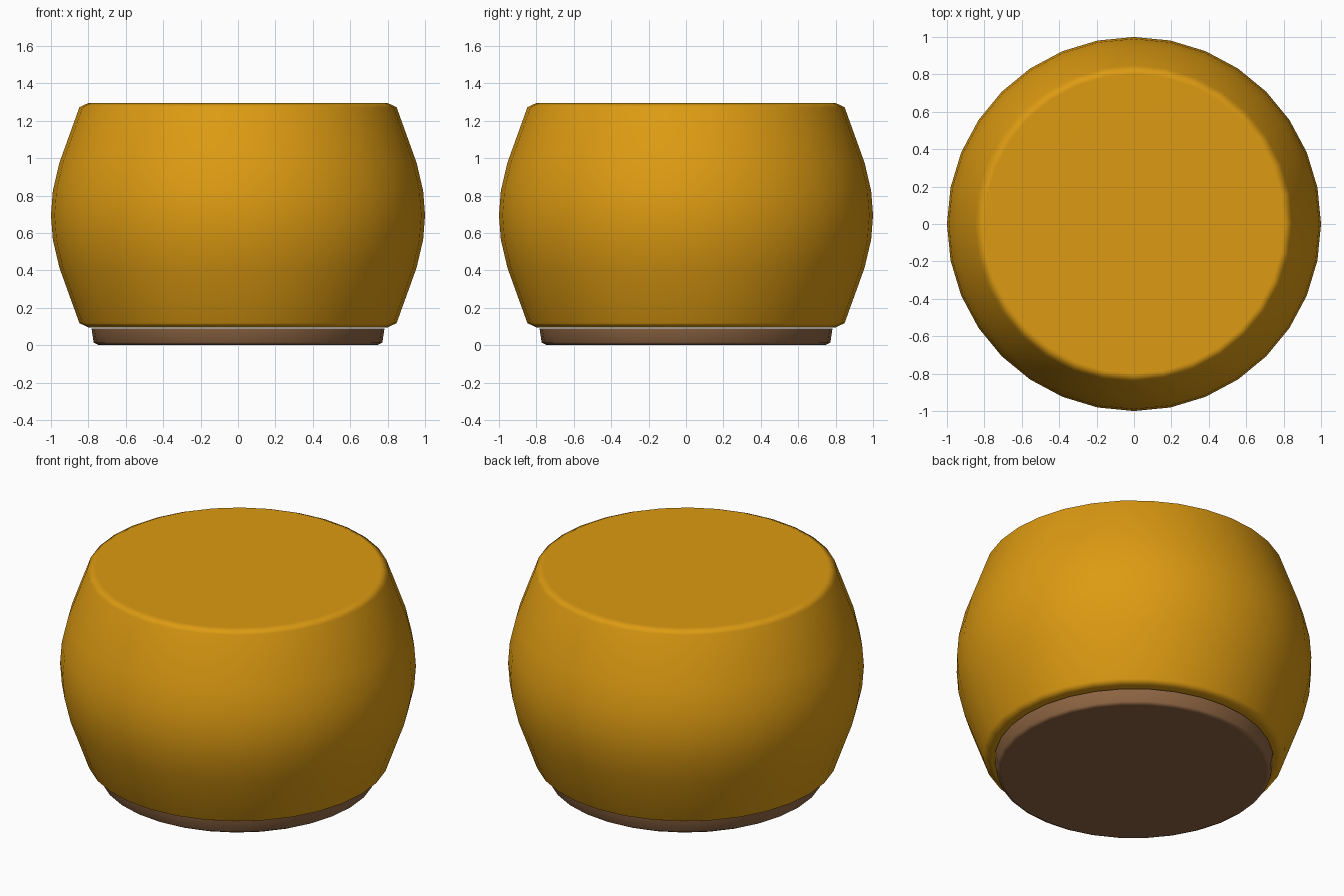
import bpy, bmesh, math

if "Cube" in bpy.data.objects:
    bpy.data.objects.remove(bpy.data.objects["Cube"])

SEGMENTS = 32


def material(name, color):
    m = bpy.data.materials.new(name)
    m.diffuse_color = (*color, 1)
    m.use_nodes = True
    m.node_tree.nodes["Principled BSDF"].inputs["Base Color"].default_value = m.diffuse_color
    return m


def lathe(name, profile, mat):
    """Revolve (radius, height) points around z and cap both ends."""
    bm = bmesh.new()
    rings = []
    for r, z in profile:
        rings.append([bm.verts.new((r * math.cos(a), r * math.sin(a), z))
                      for a in (2 * math.pi * i / SEGMENTS for i in range(SEGMENTS))])
    for low, high in zip(rings, rings[1:]):
        for i in range(SEGMENTS):
            j = (i + 1) % SEGMENTS
            bm.faces.new((low[i], low[j], high[j], high[i]))
    bm.faces.new(rings[0][::-1])
    bm.faces.new(rings[-1])
    mesh = bpy.data.meshes.new(name)
    bm.to_mesh(mesh)
    bm.free()
    mesh.materials.append(mat)
    obj = bpy.data.objects.new(name, mesh)
    bpy.context.collection.objects.link(obj)
    bpy.ops.object.select_all(action='DESELECT')
    obj.select_set(True)
    bpy.context.view_layer.objects.active = obj
    bpy.ops.object.shade_smooth_by_angle(angle=math.radians(75))
    # keep the flat caps evenly shaded with soft rims
    weighted = obj.modifiers.new("weighted_normals", 'WEIGHTED_NORMAL')
    weighted.keep_sharp = True
    return obj


mustard = material("mustard fabric", (0.72, 0.325, 0.006))
brown = material("brown base", (0.27, 0.13, 0.055))

# Bulging cushion body, symmetric about its mid height
mid = 0.695
half = [(1.0, 0.0), (0.99, 0.13), (0.955, 0.28), (0.848, 0.577), (0.80, 0.60)]
profile = [(r, mid - h) for r, h in reversed(half)] + [(r, mid + h) for r, h in half[1:]]
lathe("pouf_body", profile, mustard)

# Thin base disc with a rounded lower edge
lathe("base", [(0.745, 0.0), (0.772, 0.015), (0.783, 0.088)], brown)
